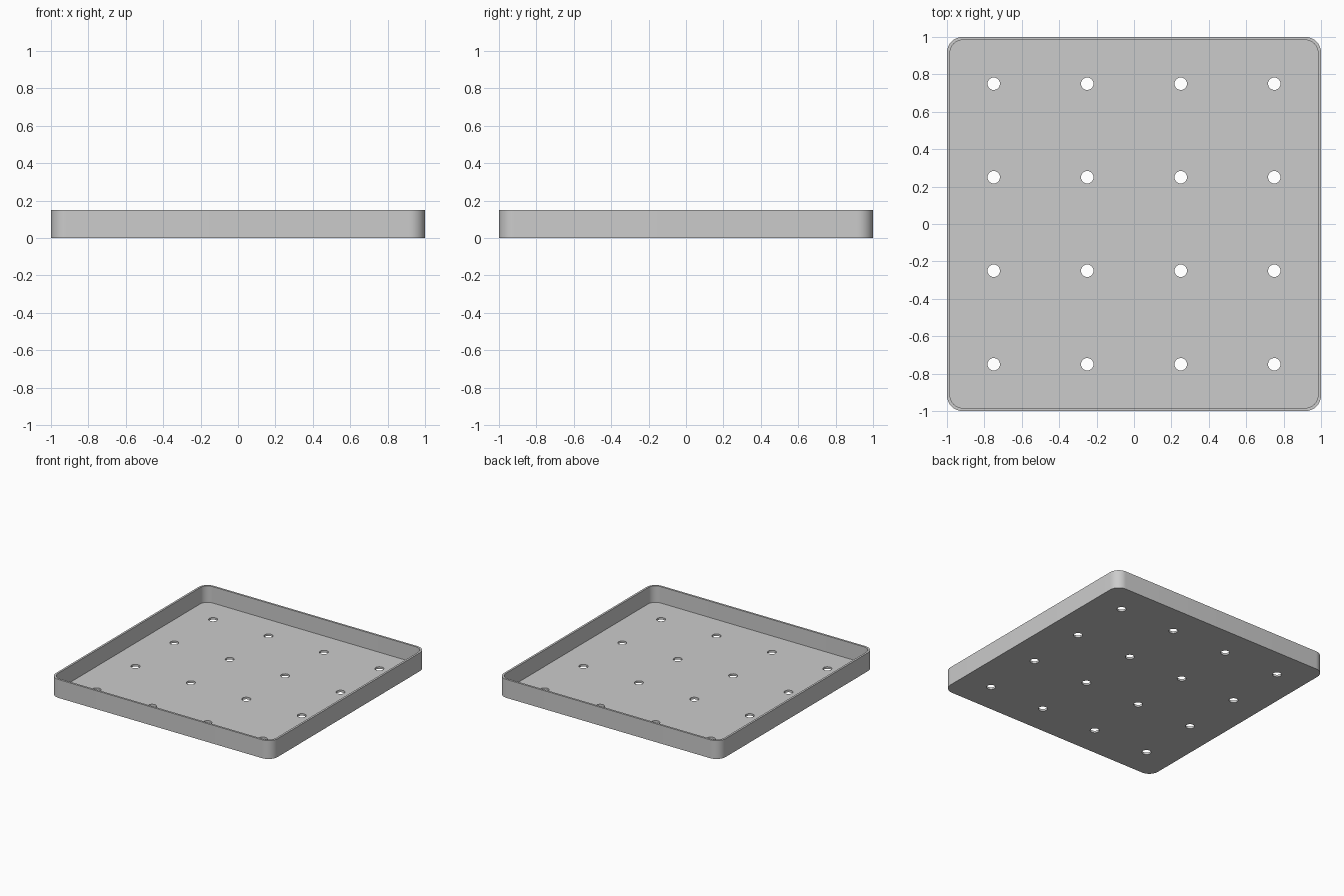
import bpy
import bmesh
import math
from mathutils import Matrix

HEIGHT = 0.15
WALL = 1 / 60
RADIUS = 5 / 60
HOLE_RADIUS = 2 / 60

old = bpy.data.objects.get("Cube")
if old:
    bpy.data.objects.remove(old, do_unlink=True)

grey = bpy.data.materials.new("plain grey")
grey.use_nodes = True
colour = (0.6, 0.6, 0.6, 1)
grey.diffuse_color = colour
grey.node_tree.nodes["Principled BSDF"].inputs["Base Color"].default_value = colour


def add_object(name, bm):
    mesh = bpy.data.meshes.new(name)
    bm.to_mesh(mesh)
    bm.free()
    mesh.materials.append(grey)
    obj = bpy.data.objects.new(name, mesh)
    bpy.context.collection.objects.link(obj)
    return obj


def rounded_slab(name, half, radius, bottom, top):
    """Square slab with rounded upright edges."""
    bm = bmesh.new()
    bmesh.ops.create_cube(bm, size=1)
    bmesh.ops.scale(bm, vec=(2 * half, 2 * half, top - bottom), verts=bm.verts)
    bmesh.ops.translate(bm, vec=(0, 0, (top + bottom) / 2), verts=bm.verts)
    upright = [e for e in bm.edges
               if abs(e.verts[0].co.z - e.verts[1].co.z) > 0.01]
    bmesh.ops.bevel(bm, geom=upright, offset=radius, offset_type='OFFSET',
                    segments=12, profile=0.5, affect='EDGES')
    return add_object(name, bm)


def cut(target, cutter):
    mod = target.modifiers.new(cutter.name, 'BOOLEAN')
    mod.operation = 'DIFFERENCE'
    mod.solver = 'EXACT'
    mod.object = cutter
    bpy.context.view_layer.objects.active = target
    bpy.ops.object.modifier_apply(modifier=mod.name)
    bpy.data.objects.remove(cutter, do_unlink=True)


# Tray body, hollowed from above
tray = rounded_slab("tray", 1, RADIUS, 0, HEIGHT)
cut(tray, rounded_slab("hollow", 1 - WALL, RADIUS - WALL, WALL, HEIGHT + 0.1))

# Four by four grid of drain holes through the floor
holes = bmesh.new()
for col in range(4):
    for row in range(4):
        bmesh.ops.create_cone(
            holes, cap_ends=True, segments=32, depth=0.1,
            radius1=HOLE_RADIUS, radius2=HOLE_RADIUS,
            matrix=Matrix.Translation((col / 2 - 0.75, row / 2 - 0.75, 0)))
cut(tray, add_object("drain_holes", holes))

# Smooth curved walls, crisp rims
bpy.ops.object.select_all(action='DESELECT')
tray.select_set(True)
bpy.context.view_layer.objects.active = tray
bpy.ops.object.shade_smooth_by_angle(angle=math.radians(30))
